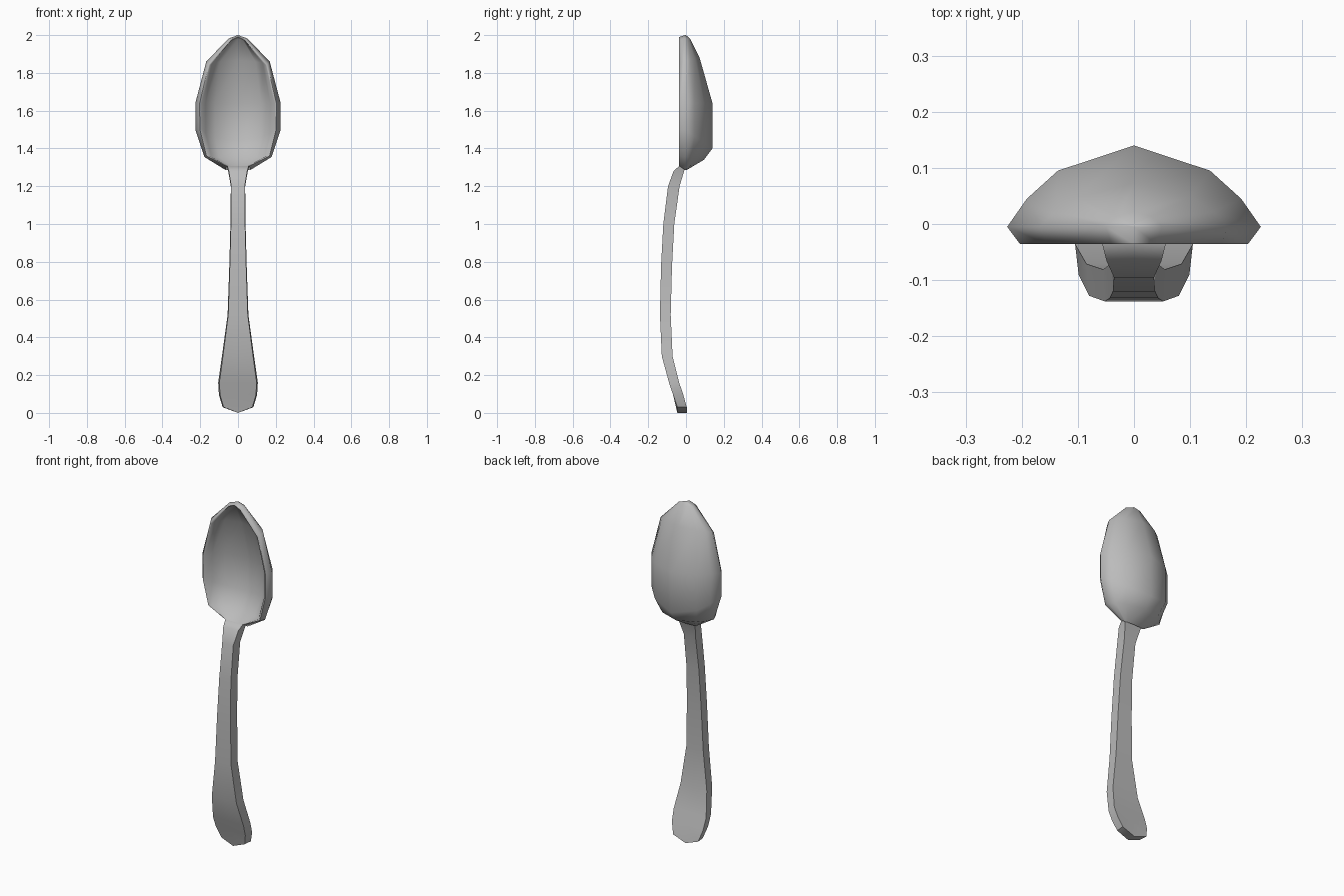
import bpy, bmesh

if "Cube" in bpy.data.objects:
    bpy.data.objects.remove(bpy.data.objects["Cube"])

steel = bpy.data.materials.new("brushed grey metal")
steel.diffuse_color = (0.5, 0.5, 0.5, 1)
steel.use_nodes = True
steel.node_tree.nodes["Principled BSDF"].inputs["Base Color"].default_value = steel.diffuse_color


def finish(name, bm, angle):
    bmesh.ops.remove_doubles(bm, verts=bm.verts, dist=0.0005)
    bmesh.ops.recalc_face_normals(bm, faces=bm.faces)
    mesh = bpy.data.meshes.new(name)
    bm.to_mesh(mesh)
    bm.free()
    mesh.materials.append(steel)
    obj = bpy.data.objects.new(name, mesh)
    bpy.context.collection.objects.link(obj)
    bpy.ops.object.select_all(action='DESELECT')
    obj.select_set(True)
    bpy.context.view_layer.objects.active = obj
    bpy.ops.object.shade_smooth_by_angle(angle=angle)
    return obj


def loft(bm, rings, cap_start=False):
    """Skin closed rings of equal length."""
    rows = [[bm.verts.new(p) for p in ring] for ring in rings]
    n = len(rows[0])
    for a, b in zip(rows, rows[1:]):
        for i in range(n):
            j = (i + 1) % n
            bm.faces.new((a[i], a[j], b[j], b[i]))
    if cap_start:
        bm.faces.new(rows[0])


# Bowl stations: rim x, rim z, outer edge x, outer z, spine z, spine y, inner spine y
BOWL = [
    (0.000, 1.990, 0.000, 2.000, 2.000, 0.000, -0.036),
    (0.040, 1.975, 0.050, 1.982, 1.980, 0.022, -0.022),
    (0.155, 1.845, 0.168, 1.860, 1.880, 0.072, 0.030),
    (0.203, 1.640, 0.226, 1.640, 1.640, 0.140, 0.092),
    (0.202, 1.500, 0.226, 1.500, 1.400, 0.140, 0.088),
    (0.167, 1.360, 0.178, 1.355, 1.340, 0.095, 0.030),
    (0.060, 1.307, 0.066, 1.286, 1.285, 0.002, -0.036),
]
RIM_Y, EDGE_Y = -0.036, -0.005
CURVE = [(0.845, 0.345), (0.6, 0.69)]      # width share, depth share


def bowl_section(rx, rz, ox, oz, sz, sy, iy):
    back, inner = [(ox, EDGE_Y, oz)], [(rx, RIM_Y, rz)]
    # narrow lip leading into the hollow
    inner.append((rx * 0.95, RIM_Y + 0.04 * (iy - RIM_Y), 1.62 + (rz - 1.62) * 0.985))
    iz = rz + (sz - rz) * 0.6
    for w, d in CURVE:
        back.append((ox * w, EDGE_Y + (sy - EDGE_Y) * d, oz + (sz - oz) * d))
        inner.append((rx * w, RIM_Y + (iy - RIM_Y) * d, rz + (iz - rz) * d))
    if iy <= RIM_Y:                        # flat ends of the hollow
        inner = [(x, y, rz) for x, y, z in inner]
        iz = rz
    half = back[::-1] + inner              # back, round the rim, to the inside
    mirror = [(-x, y, z) for x, y, z in half[::-1]]
    return [(0, sy, sz)] + half + [(0, iy, iz)] + mirror


bm = bmesh.new()
loft(bm, [bowl_section(*s) for s in BOWL])
bmesh.ops.dissolve_degenerate(bm, edges=bm.edges, dist=0.0005)
finish("bowl", bm, 1.35)

# Handle stations: z, half width, front y, back y
HANDLE = [
    (1.307, 0.060, -0.036, 0.000),
    (1.280, 0.052, -0.066, -0.010),
    (1.200, 0.038, -0.095, -0.034),
    (1.000, 0.040, -0.120, -0.062),
    (0.780, 0.046, -0.132, -0.074),
    (0.520, 0.055, -0.138, -0.081),
    (0.300, 0.085, -0.128, -0.071),
    (0.160, 0.105, -0.090, -0.036),
    (0.095, 0.101, -0.068, -0.014),
    (0.030, 0.081, -0.046, 0.004),
]


def handle_section(z, w, front, back, drop=0.0):
    f = w * 0.94
    return [(-f, front, z), (0, front, z - drop), (f, front, z),
            (w, back, z), (0, back, z - drop), (-w, back, z)]


bm = bmesh.new()
rings = [handle_section(*s) for s in HANDLE[:-1]]
rings.append(handle_section(*HANDLE[-1], drop=0.03))   # rounded foot
loft(bm, rings, cap_start=True)
# Foot end closed in two halves
bm.verts.ensure_lookup_table()
v = list(bm.verts)[-6:]
bm.faces.new((v[0], v[1], v[4], v[5]))
bm.faces.new((v[1], v[2], v[3], v[4]))
finish("handle", bm, 0.8)
